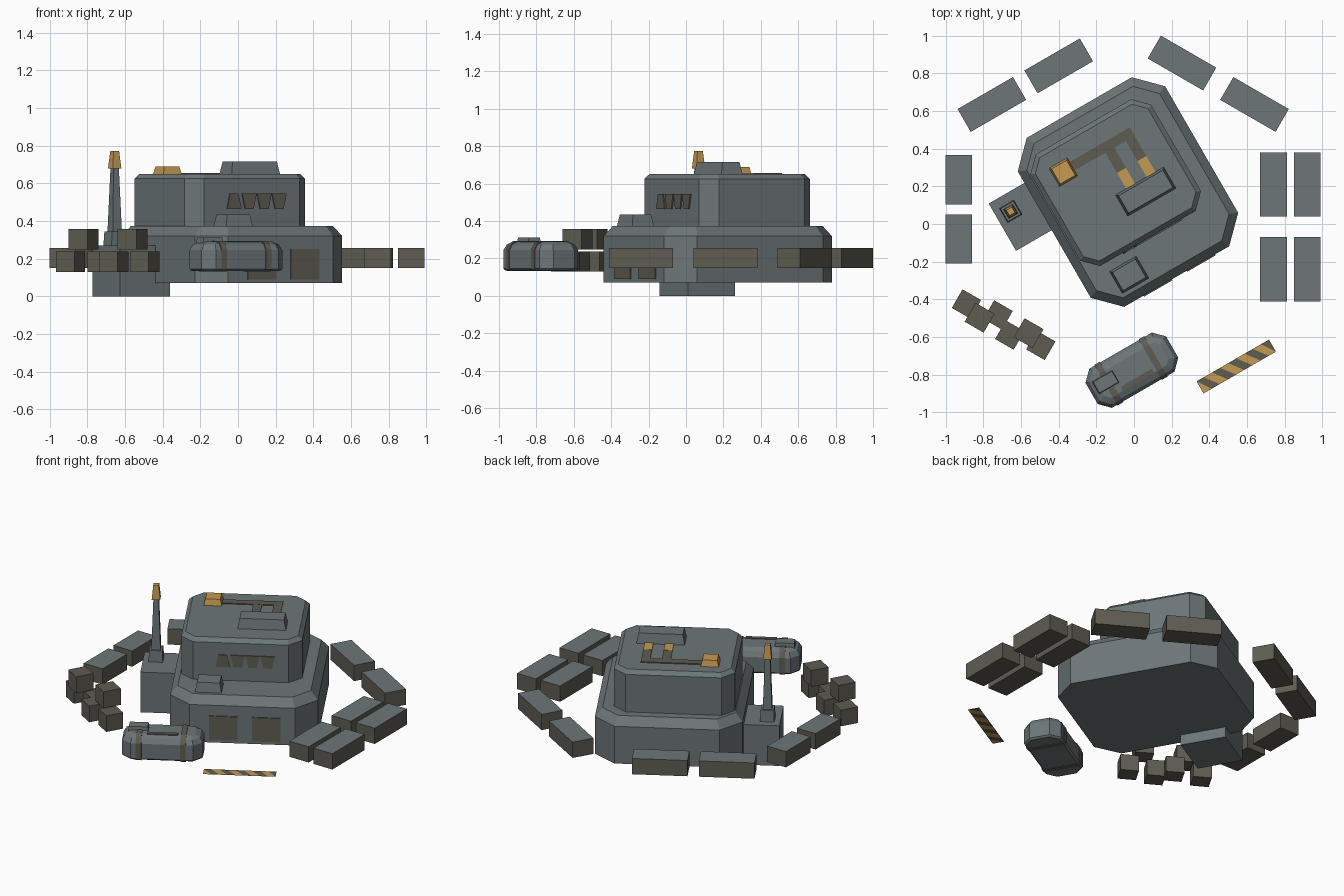
import bpy, bmesh, math

if "Cube" in bpy.data.objects:
    bpy.data.objects.remove(bpy.data.objects["Cube"])

def material(name, rgb):
    m = bpy.data.materials.new(name)
    m.diffuse_color = (*rgb, 1)
    m.use_nodes = True
    m.node_tree.nodes["Principled BSDF"].inputs["Base Color"].default_value = m.diffuse_color
    return m

GREY = material("slate grey", (0.15, 0.18, 0.187))
BROWN = material("olive brown", (0.112, 0.106, 0.083))
GOLD = material("amber", (0.56, 0.32, 0.085))
A = math.radians(30)          # the compound is turned 30 degrees


def local(u, v):
    return (u * math.cos(A) - v * math.sin(A), u * math.sin(A) + v * math.cos(A))


def finish(name, bm, mats):
    me = bpy.data.meshes.new(name)
    bm.to_mesh(me)
    bm.free()
    ob = bpy.data.objects.new(name, me)
    for m in mats:
        me.materials.append(m)
    bpy.context.collection.objects.link(ob)
    return ob


def prism(name, centre, rings, mat, rot=A, side=None):
    """Stack of (z, half x, half y, corner chamfer) rings, capped; side = material of non-top faces."""
    bm = bmesh.new()
    loops = []
    for z, a, b, c in rings:
        if c > 0:
            pts = [(a, c - b), (a, b - c), (a - c, b), (c - a, b),
                   (-a, b - c), (-a, c - b), (c - a, -b), (a - c, -b)]
        else:
            pts = [(a, -b), (a, b), (-a, b), (-a, -b)]
        cs, sn = math.cos(rot), math.sin(rot)
        loops.append([bm.verts.new((centre[0] + x * cs - y * sn, centre[1] + x * sn + y * cs, z))
                      for x, y in pts])
    n = len(loops[0])
    bm.faces.new(loops[0][::-1])
    bm.faces.new(loops[-1])
    for lo, hi in zip(loops, loops[1:]):
        for i in range(n):
            j = (i + 1) % n
            bm.faces.new((lo[i], lo[j], hi[j], hi[i]))
    bm.normal_update()
    if side:
        for f in bm.faces:
            f.material_index = 0 if f.normal.z > 0.5 else 1
    return finish(name, bm, [mat, side] if side else [mat])


def box(name, centre, hx, hy, z0, z1, mat, taper=0.0, **kw):
    return prism(name, centre, [(z0, hx, hy, 0), (z1, hx - taper, hy - taper, 0)], mat, **kw)


# Main bunker: two chamfered tiers with bevelled top edges
prism("lower_tier", local(0.057, 0.163), [(0.07, 0.452, 0.518, 0.13), (0.32, 0.452, 0.518, 0.13),
      (0.373, 0.407, 0.473, 0.104)], GREY)
prism("upper_tier", local(0.0256, 0.239), [(0.36, 0.37, 0.342, 0.077), (0.625, 0.37, 0.342, 0.077),
      (0.65, 0.345, 0.317, 0.062)], GREY)

# Front doors and slanted window slits
for i, u in enumerate((-0.06, 0.205)):
    box(f"door_{i}", local(u, -0.356), 0.087, 0.005, 0.09, 0.25, BROWN)
for i in range(4):
    lo, hi = (0.044, 0.026) if i == 0 else (0.026, 0.044)
    prism(f"window_slit_{i}", local(-0.085 + i * 0.092, -0.105),
          [(0.465, lo, 0.005, 0), (0.545, hi, 0.005, 0)], BROWN)

# Roof housings
box("roof_housing", local(0.14, 0.118), 0.148, 0.065, 0.65, 0.715, GREY, 0.012)
box("front_hatch", local(-0.157, -0.221), 0.082, 0.068, 0.37, 0.435, GREY, 0.012)

# Roof conduit with amber ends
box("conduit_main", local(0.045, 0.43), 0.192, 0.026, 0.648, 0.656, BROWN)
for i, u in enumerate((0.085, 0.21)):
    box(f"conduit_branch_{i}", local(u, 0.342), 0.027, 0.064, 0.648, 0.6555, BROWN)
    box(f"conduit_end_{i}", local(u, 0.23), 0.027, 0.05, 0.648, 0.657, GOLD)
box("junction_box", local(-0.187, 0.426), 0.056, 0.056, 0.648, 0.69, GOLD, 0.01)

# Side annex with beacon mast
box("annex", local(-0.461, 0.335), 0.153, 0.145, 0.0, 0.27, GREY)
MAST = (-0.655, 0.067)
box("mast_foot", MAST, 0.044, 0.044, 0.27, 0.345, GREY, 0.004)
box("mast", MAST, 0.028, 0.028, 0.345, 0.69, GREY, 0.012)
box("beacon", MAST, 0.026, 0.026, 0.68, 0.773, GOLD, 0.009)

# Barrier blocks: grey tops, brown sides
R, L = math.radians(30), math.radians(-30)
barriers = [(-0.755, 0.635, 0.17, 0.07, R), (-0.40, 0.84, 0.17, 0.07, R),
            (0.255, 0.855, 0.17, 0.07, L), (0.64, 0.635, 0.17, 0.07, L)]
for y in (0.21, -0.24):
    barriers += [(0.742, y, 0.072, 0.171, 0), (0.92, y, 0.07, 0.171, 0)]
for y in (0.235, -0.08):
    barriers.append((-0.93, y, 0.07, 0.131, 0))
for i, (x, y, hx, hy, r) in enumerate(barriers):
    box(f"barrier_{i}", (x, y), hx, hy, 0.15, 0.256, GREY, rot=r, side=BROWN)

# Crate pile: four on the bottom, two on top
for i, (x, y) in enumerate([(-0.89, -0.425), (-0.722, -0.483), (-0.66, -0.59), (-0.495, -0.645)]):
    box(f"crate_{i}", (x, y), 0.057, 0.057, 0.13, 0.238, BROWN, rot=L)
for i, (x, y) in enumerate([(-0.82, -0.498), (-0.56, -0.58)]):
    box(f"upper_crate_{i}", (x, y), 0.058, 0.058, 0.248, 0.358, BROWN, rot=L)

# Fuel tank with straps, cap and top rail
tank = [(0.135, 0.01), (0.145, 0.0), (0.245, 0.0), (0.275, 0.018), (0.29, 0.05)]
prism("tank", local(-0.398, -0.667),
      [(z, 0.247 - d, 0.12 - d, 0.055 - 0.586 * d) for z, d in tank], GREY)
for i, u in enumerate((-0.54, -0.268)):
    prism(f"tank_strap_{i}", local(u, -0.667),
          [(z + (0.004 if z > 0.2 else -0.003), 0.017, 0.124 - d, 0) for z, d in tank], BROWN)
box("tank_rail", local(-0.398, -0.727), 0.095, 0.014, 0.27, 0.294, BROWN)
box("tank_cap", local(-0.55, -0.652), 0.062, 0.038, 0.28, 0.313, GREY, 0.004)

# Striped hazard strip: one thin sheet cut into slanted bands
bm = bmesh.new()
cx, cy = 0.543, -0.757
ca, sa = math.cos(A), math.sin(A)
half, w, lean, bands = 0.222, 0.037, 0.028, 10
step = 2 * (half + lean) / bands


def strip_vert(u, v):
    u = max(-half, min(half, u))
    return bm.verts.new((cx + u * ca - v * sa, cy + u * sa + v * ca, 0.14))


for i in range(bands):
    u0 = -half - lean + i * step
    u1 = u0 + step
    f = bm.faces.new([strip_vert(u0 + lean, -w), strip_vert(u1 + lean, -w),
                      strip_vert(u1 - lean, w), strip_vert(u0 - lean, w)])
    f.material_index = i % 2
finish("hazard_strip", bm, [GOLD, BROWN])
